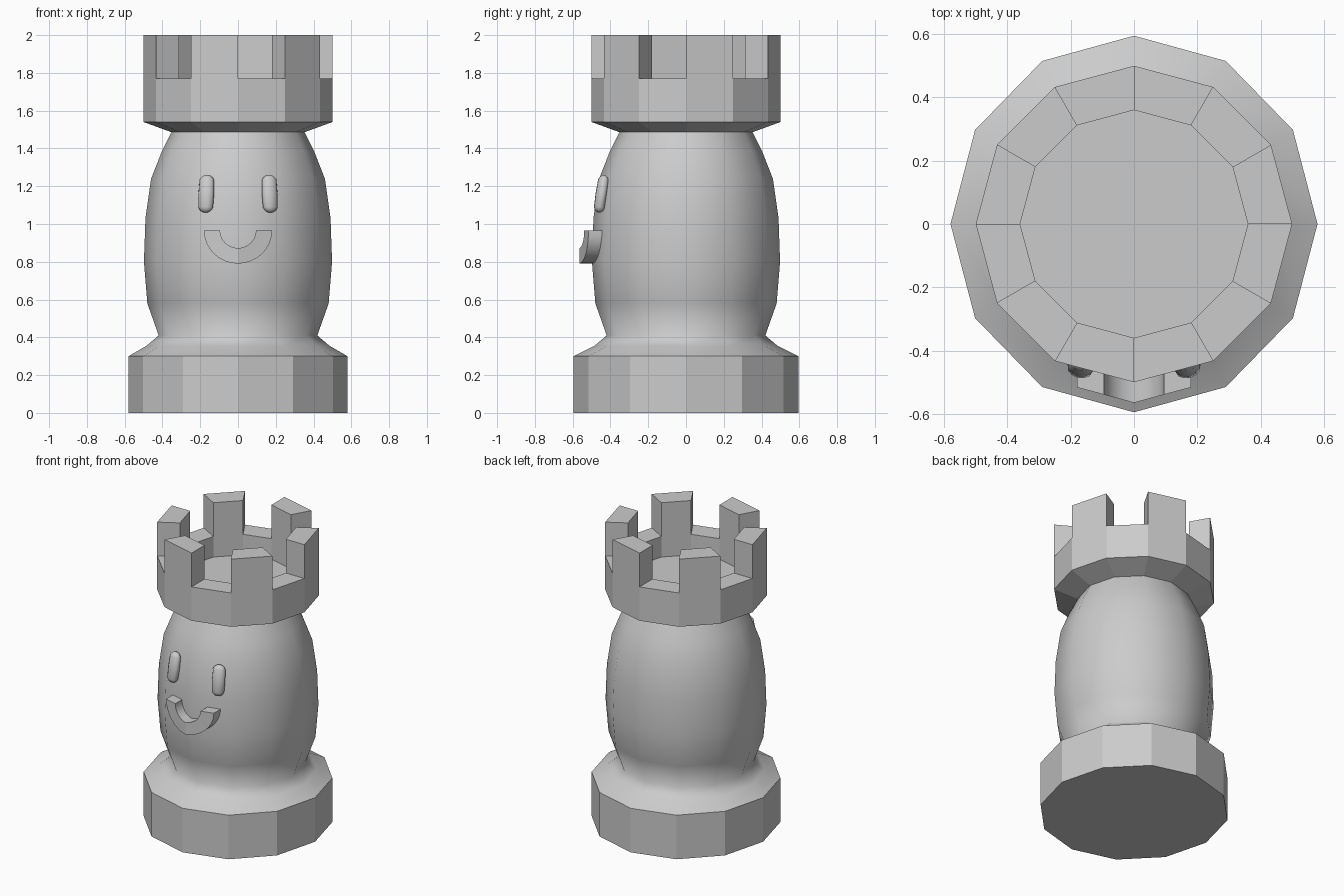
import bpy, bmesh
from math import sin, cos, pi, radians
from mathutils import Matrix, Vector

if "Cube" in bpy.data.objects:
    bpy.data.objects.remove(bpy.data.objects["Cube"])

SIDES = 12


def finish(bm, name):
    bmesh.ops.recalc_face_normals(bm, faces=bm.faces)
    me = bpy.data.meshes.new(name)
    bm.to_mesh(me)
    bm.free()
    ob = bpy.data.objects.new(name, me)
    bpy.context.collection.objects.link(ob)
    return ob


def lathe(profile):
    """Revolve (rx, ry, z) rings into a capped 12-sided solid."""
    bm = bmesh.new()
    rings = [[bm.verts.new((rx * cos(2 * pi * k / SIDES), ry * sin(2 * pi * k / SIDES), z))
              for k in range(SIDES)] for rx, ry, z in profile]
    for a, b in zip(rings, rings[1:]):
        for k in range(SIDES):
            j = (k + 1) % SIDES
            bm.faces.new((a[k], a[j], b[j], b[k]))
    bm.faces.new(rings[0][::-1])
    bm.faces.new(rings[-1])
    return bm, rings


# Faceted foot flowing into the smooth barrel body
body_radii = [(0.485, 0.355), (0.42, 0.41), (0.48, 0.58), (0.498, 0.80), (0.49, 1.03),
              (0.46, 1.24), (0.405, 1.38), (0.35, 1.49)]
bm, _ = lathe([(0.58, 0.595, 0), (0.58, 0.595, 0.30)] + [(r, r, z) for r, z in body_radii])
for f in bm.faces:
    f.smooth = 0.3 < f.calc_center_median().z < 1.48
finish(bm, "base_and_body")

# Crown: flared cup with every other rim face raised as a battlement
crown = [(0.35, 1.485), (0.50, 1.54), (0.50, 1.77), (0.36, 1.77), (0.36, 1.63)]
bm, rings = lathe([(r, r, z) for r, z in crown])
bm.normal_update()
raised = []
for k in range(0, SIDES, 2):
    corners = {rings[2][k], rings[2][k + 1], rings[3][k], rings[3][k + 1]}
    raised += [f for f in bm.faces if set(f.verts) == corners]
tops = bmesh.ops.extrude_discrete_faces(bm, faces=raised)["faces"]
bmesh.ops.translate(bm, vec=(0, 0, 0.23), verts=list({v for f in tops for v in f.verts}))
finish(bm, "crown")

# Eyes: flattened capsules leaning with the body surface
for side, label in ((-1, "left"), (1, "right")):
    bm = bmesh.new()
    bmesh.ops.create_uvsphere(bm, u_segments=12, v_segments=8, radius=0.043)
    for v in bm.verts:
        if abs(v.co.z) > 1e-4:
            v.co.z += 0.058 if v.co.z > 0 else -0.058
        v.co.y *= 0.7
    for f in bm.faces:
        f.smooth = True
    bm.transform(Matrix.Translation((side * 0.168, -0.448, 1.16))
                 @ Matrix.Rotation(side * radians(15), 4, 'Z')
                 @ Matrix.Rotation(radians(-9), 4, 'X'))
    finish(bm, label + "_eye")

# Smile: half ring whose face bends back along the two front facets
bm = bmesh.new()
STEPS = 16
loops = []
for i in range(STEPS + 1):
    a = pi + pi * i / STEPS
    loop = []
    for r, depth in ((0.18, 0), (0.095, 0), (0.095, 0.11), (0.18, 0.11)):
        x = r * cos(a)
        loop.append(bm.verts.new((x, -0.565 + 0.27 * abs(x) + depth, 0.965 + 0.97 * r * sin(a))))
    loops.append(loop)
for a, b in zip(loops, loops[1:]):
    for k in range(4):
        j = (k + 1) % 4
        bm.faces.new((a[k], a[j], b[j], b[k]))
bm.faces.new(loops[0])
bm.faces.new(loops[-1][::-1])
smile = finish(bm, "smile")
bpy.context.view_layer.objects.active = smile
smile.select_set(True)
bpy.ops.object.shade_smooth_by_angle(angle=radians(25))
